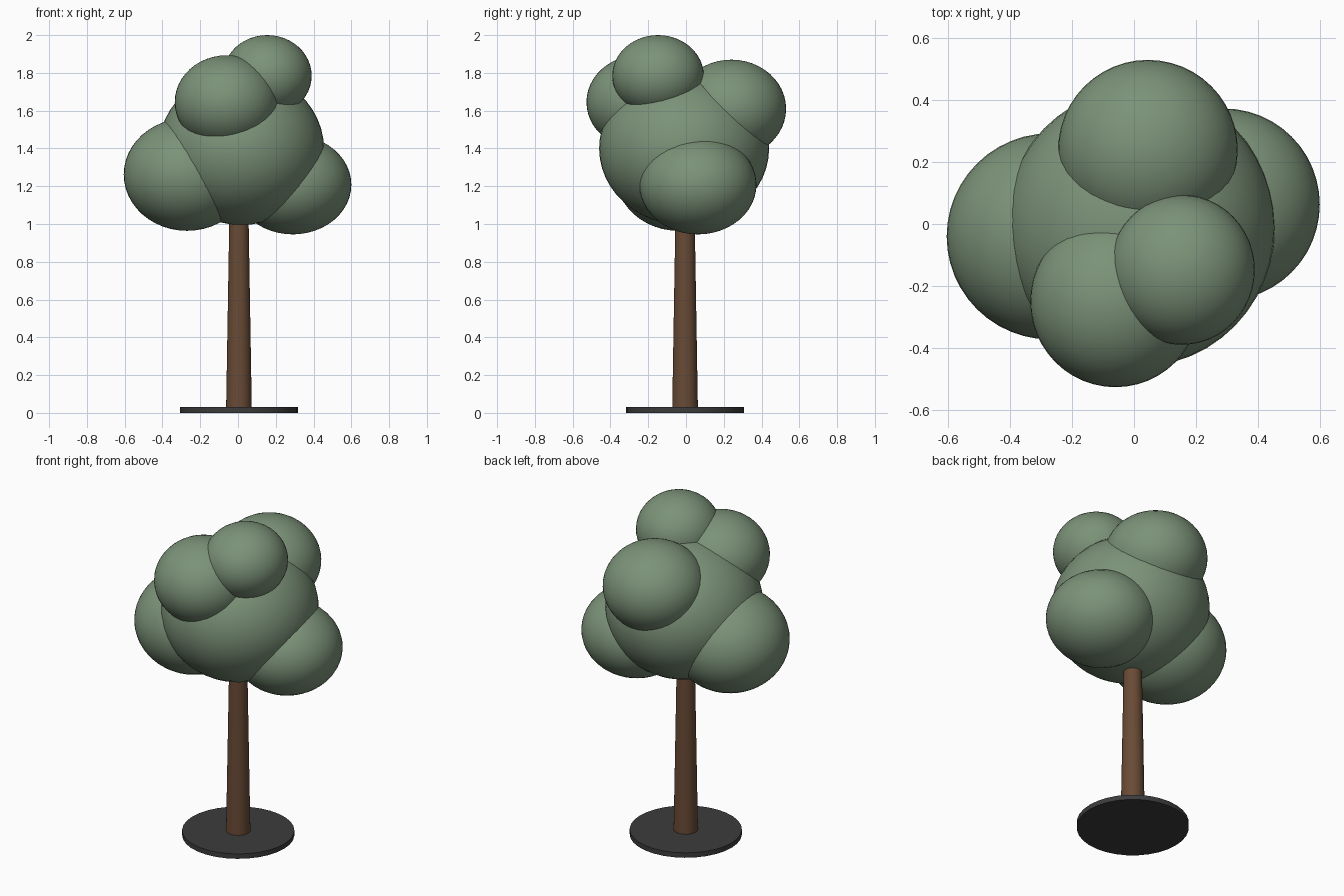
import bpy
import math

if "Cube" in bpy.data.objects:
    bpy.data.objects.remove(bpy.data.objects["Cube"], do_unlink=True)


def make_material(name, colour):
    mat = bpy.data.materials.new(name)
    mat.use_nodes = True
    rgba = (*colour, 1.0)
    mat.diffuse_color = rgba
    mat.node_tree.nodes["Principled BSDF"].inputs["Base Color"].default_value = rgba
    return mat


leaf_green = make_material("leaf green", (0.20, 0.29, 0.19))
bark_brown = make_material("bark brown", (0.14, 0.07, 0.036))
dark_grey = make_material("dark grey", (0.045, 0.045, 0.045))


def finish(name, mat):
    obj = bpy.context.object
    obj.name = name
    obj.data.materials.append(mat)
    return obj


def foliage(name, centre, radii):
    bpy.ops.mesh.primitive_uv_sphere_add(segments=48, ring_count=24, location=centre)
    obj = finish(name, leaf_green)
    obj.scale = radii
    bpy.ops.object.shade_smooth()


def column(name, mat, bottom, top, low, high):
    bpy.ops.mesh.primitive_cone_add(vertices=32, radius1=bottom, radius2=top,
                                    depth=high - low,
                                    location=(0.005, -0.005, (low + high) / 2))
    finish(name, mat)
    bpy.ops.object.shade_smooth_by_angle(angle=math.radians(40))


# Ground disc and tapering trunk
column("base_disc", dark_grey, 0.313, 0.313, 0.0, 0.03)
column("trunk", bark_brown, 0.068, 0.049, 0.02, 1.15)

# Crown of overlapping, slightly flattened foliage masses
foliage("crown_centre", (0.018, -0.01, 1.40), (0.437, 0.45, 0.405))
foliage("crown_right", (-0.27, -0.04, 1.262), (0.335, 0.333, 0.298))
foliage("crown_left", (0.29, 0.063, 1.208), (0.31, 0.31, 0.263))
foliage("crown_front", (-0.06, -0.25, 1.645), (0.275, 0.277, 0.248))
foliage("crown_back", (0.045, 0.24, 1.61), (0.29, 0.29, 0.26))
foliage("crown_top", (0.155, -0.148, 1.785), (0.235, 0.242, 0.215))
